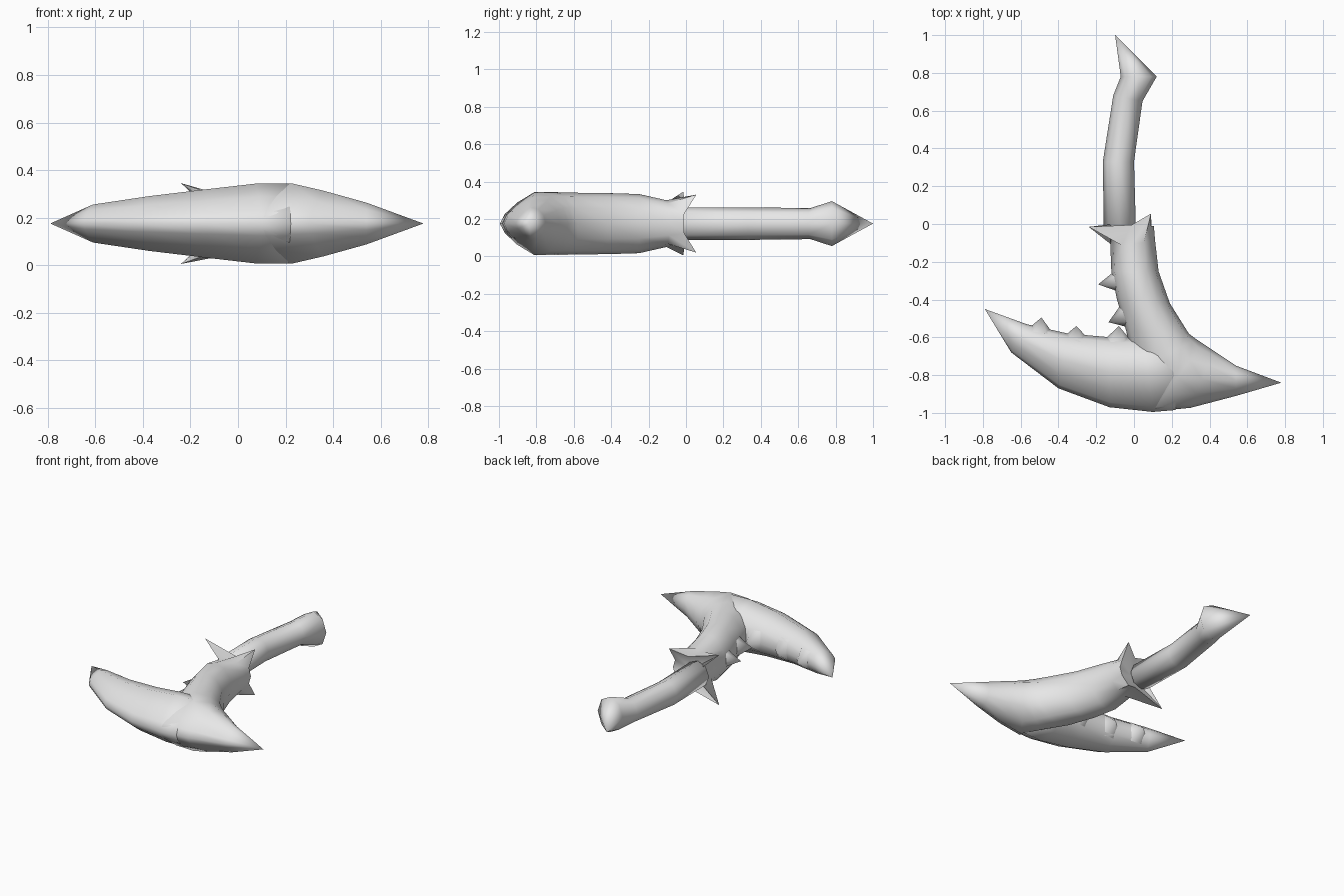
import bpy, bmesh, math
from mathutils import Vector

if "Cube" in bpy.data.objects:
    bpy.data.objects.remove(bpy.data.objects["Cube"])

MID = 0.175  # height of the symmetry plane
grey = bpy.data.materials.new("pale_grey")
grey.diffuse_color = (0.8, 0.8, 0.8, 1)
grey.use_nodes = True
grey.node_tree.nodes["Principled BSDF"].inputs["Base Color"].default_value = grey.diffuse_color


def finish(name, bm, angle):
    bmesh.ops.recalc_face_normals(bm, faces=bm.faces)
    me = bpy.data.meshes.new(name)
    bm.to_mesh(me)
    bm.free()
    me.materials.append(grey)
    ob = bpy.data.objects.new(name, me)
    bpy.context.collection.objects.link(ob)
    bpy.ops.object.select_all(action='DESELECT')
    ob.select_set(True)
    bpy.context.view_layer.objects.active = ob
    bpy.ops.object.shade_smooth_by_angle(angle=math.radians(angle))
    return ob


def tube(name, rings, start, end, sides=12, horns=None, angle=75):
    """Loft of upright ellipses between two end points.
    ring = (ax, ay, bx, by, half height); the cutting edge side is keener."""
    bm = bmesh.new()
    loops = []
    for ax, ay, bx, by, h in rings:
        a, b = Vector((ax, ay, MID)), Vector((bx, by, MID))
        c, r = (a + b) / 2, (b - a) / 2
        keen = 0.45 if ay < -0.65 else 0
        loop = []
        for i in range(sides):
            t = 2 * math.pi * i / sides
            co, si = math.cos(t), math.sin(t)
            z = h * si * (1 - keen * max(0, -co))
            loop.append(bm.verts.new(c + r * co + Vector((0, 0, z))))
        loops.append(loop)
    for i, tip in (horns or {}).items():  # pull rim points out into horns
        loops[0][i].co = tip
    for p, q in zip(loops, loops[1:]):
        for i in range(sides):
            j = (i + 1) % sides
            bm.faces.new((p[i], p[j], q[j], q[i]))
    for tip, loop in ((start, loops[0]), (end, loops[-1])):
        v = bm.verts.new((*tip, MID))
        for i in range(sides):
            bm.faces.new((loop[i], loop[(i + 1) % sides], v))
    return finish(name, bm, angle)


def spike(name, base, tip, radius, sides=6):
    """Small pointed tooth from a base centre to a tip."""
    base, tip = Vector(base), Vector(tip)
    q = (tip - base).to_track_quat('Z', 'Y')
    bm = bmesh.new()
    top = bm.verts.new(tip)
    ring = [bm.verts.new(base + q @ Vector((radius * math.cos(2 * math.pi * i / sides),
                                            radius * math.sin(2 * math.pi * i / sides), 0)))
            for i in range(sides)]
    for i in range(sides):
        bm.faces.new((ring[i], ring[(i + 1) % sides], top))
    bm.faces.new(ring)
    return finish(name, bm, 60)


# Curved handle with a flared pointed pommel
tube("handle", [(-0.16, -0.02, 0.01, -0.02, 0.087),
                (-0.165, 0.33, 0.0, 0.33, 0.087),
                (-0.11, 0.68, 0.045, 0.65, 0.083),
                (-0.07, 0.78, 0.12, 0.78, 0.12)],
     start=(-0.075, -0.06), end=(-0.10, 1.0), sides=8, angle=85)

# Neck with a four-horned collar, sweeping round into the right point
horns = {}
for s, (right, left) in ((1, (2, 4)), (-1, (10, 8))):
    horns[right] = (0.09, 0.055, MID + s * 0.155)
    horns[left] = (-0.24, -0.015, MID + s * 0.17)
tube("neck_and_right_point",
     [(-0.13, 0.0, 0.105, -0.01, 0.105),
      (-0.125, -0.12, 0.112, -0.09, 0.125),
      (-0.12, -0.25, 0.13, -0.25, 0.158),
      (-0.09, -0.40, 0.19, -0.42, 0.163),
      (-0.04, -0.57, 0.29, -0.58, 0.165),
      (0.00, -0.78, 0.33, -0.61, 0.168),
      (0.10, -0.993, 0.36, -0.63, 0.168),
      (0.30, -0.973, 0.42, -0.67, 0.138),
      (0.54, -0.91, 0.54, -0.75, 0.088)],
     start=(-0.02, -0.05), end=(0.78, -0.84), horns=horns)

# Left half of the crescent blade
tube("left_blade", [(-0.65, -0.68, -0.57, -0.53, 0.08),
                    (-0.40, -0.87, -0.35, -0.58, 0.115),
                    (-0.13, -0.97, -0.12, -0.60, 0.145),
                    (0.10, -0.995, 0.05, -0.60, 0.168),
                    (0.22, -0.985, 0.20, -0.60, 0.168)],
     start=(-0.79, -0.45), end=(0.32, -0.80))

# Teeth on the inner edge of the neck and blade
teeth = [((-0.075, -0.30), (-0.19, -0.32), 0.065),
         ((-0.04, -0.485), (-0.135, -0.52), 0.07),
         ((-0.50, -0.575), (-0.49, -0.495), 0.075),
         ((-0.31, -0.62), (-0.305, -0.54), 0.085),
         ((-0.085, -0.63), (-0.08, -0.54), 0.085)]
for i, (b, t, r) in enumerate(teeth):
    spike(f"tooth_{i + 1}", (*b, MID), (*t, MID), r)
